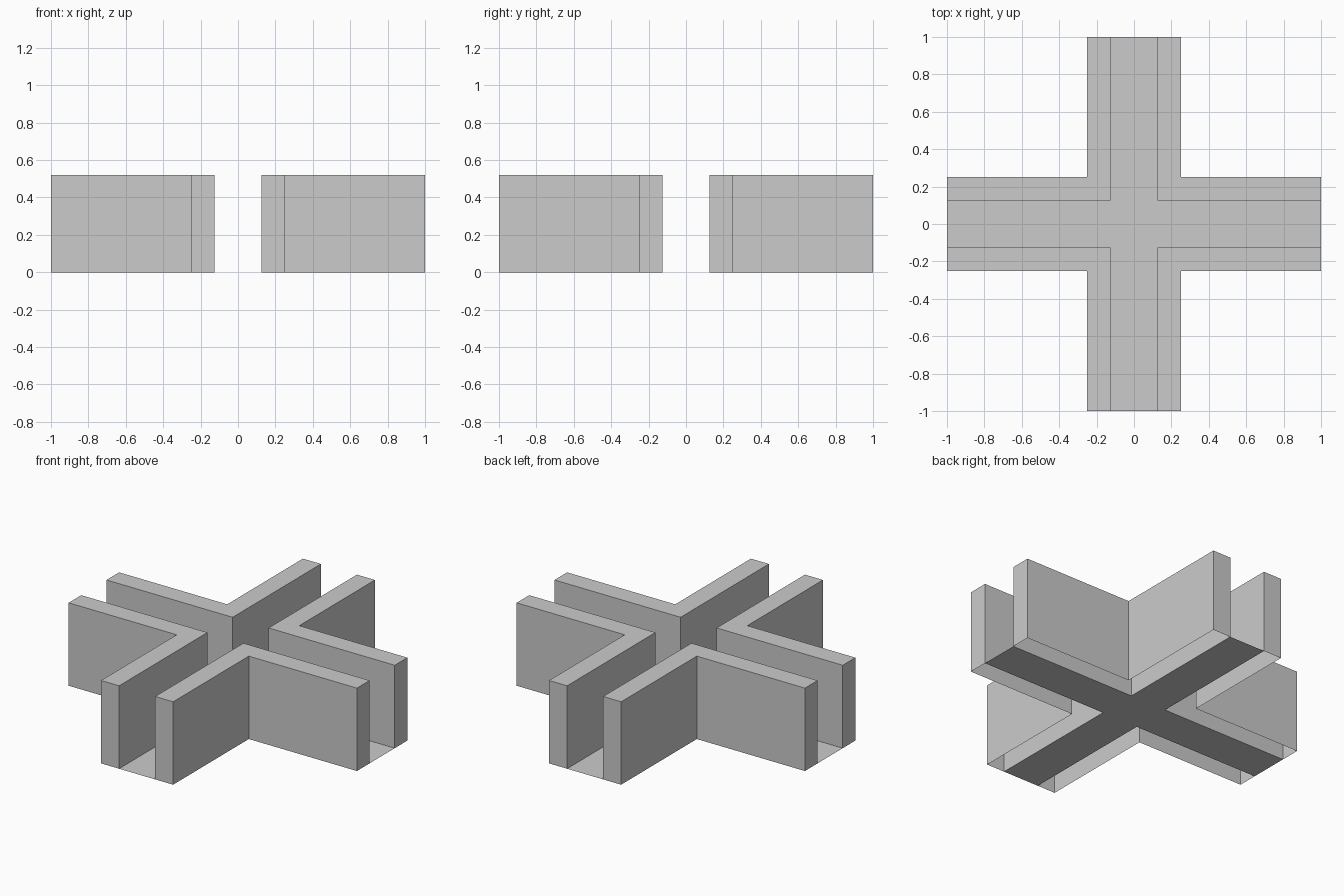
import bpy, bmesh

if "Cube" in bpy.data.objects:
    bpy.data.objects.remove(bpy.data.objects["Cube"])

INNER, OUTER, END, HEIGHT = 0.125, 0.25, 1.0, 0.52


def make_object(name, outline, height=0.0):
    """Flat outline at z=0, or walls plus a cap with an open underside."""
    bm = bmesh.new()
    base = bm.faces.new([bm.verts.new((x, y, 0)) for x, y in outline])
    if height:
        ret = bmesh.ops.extrude_face_region(bm, geom=[base])
        top = [g for g in ret["geom"] if isinstance(g, bmesh.types.BMVert)]
        bmesh.ops.translate(bm, verts=top, vec=(0, 0, height))
        if base.is_valid:
            bmesh.ops.delete(bm, geom=[base], context='FACES_ONLY')
    # Remaining faces point outward / upward
    for f in bm.faces:
        f.normal_update()
        if abs(f.normal.z) > 0.5 and f.normal.z < 0:
            f.normal_flip()
    mesh = bpy.data.meshes.new(name)
    bm.to_mesh(mesh)
    bm.free()
    obj = bpy.data.objects.new(name, mesh)
    bpy.context.collection.objects.link(obj)
    return obj


# Thin crossing floor between the walls
i, o, e = INNER, OUTER, END
make_object("crossing_floor", [
    (i, i), (i, e), (-i, e), (-i, i), (-e, i), (-e, -i),
    (-i, -i), (-i, -e), (i, -e), (i, -i), (e, -i), (e, i)])

# L-shaped corner wall, hollow from below, mirrored into all four quadrants
walls = make_object("corner_walls", [
    (i, i), (e, i), (e, o), (o, o), (o, e), (i, e)], HEIGHT)
mirror = walls.modifiers.new("four_corners", 'MIRROR')
mirror.use_axis = (True, True, False)
mirror.use_mirror_merge = False
